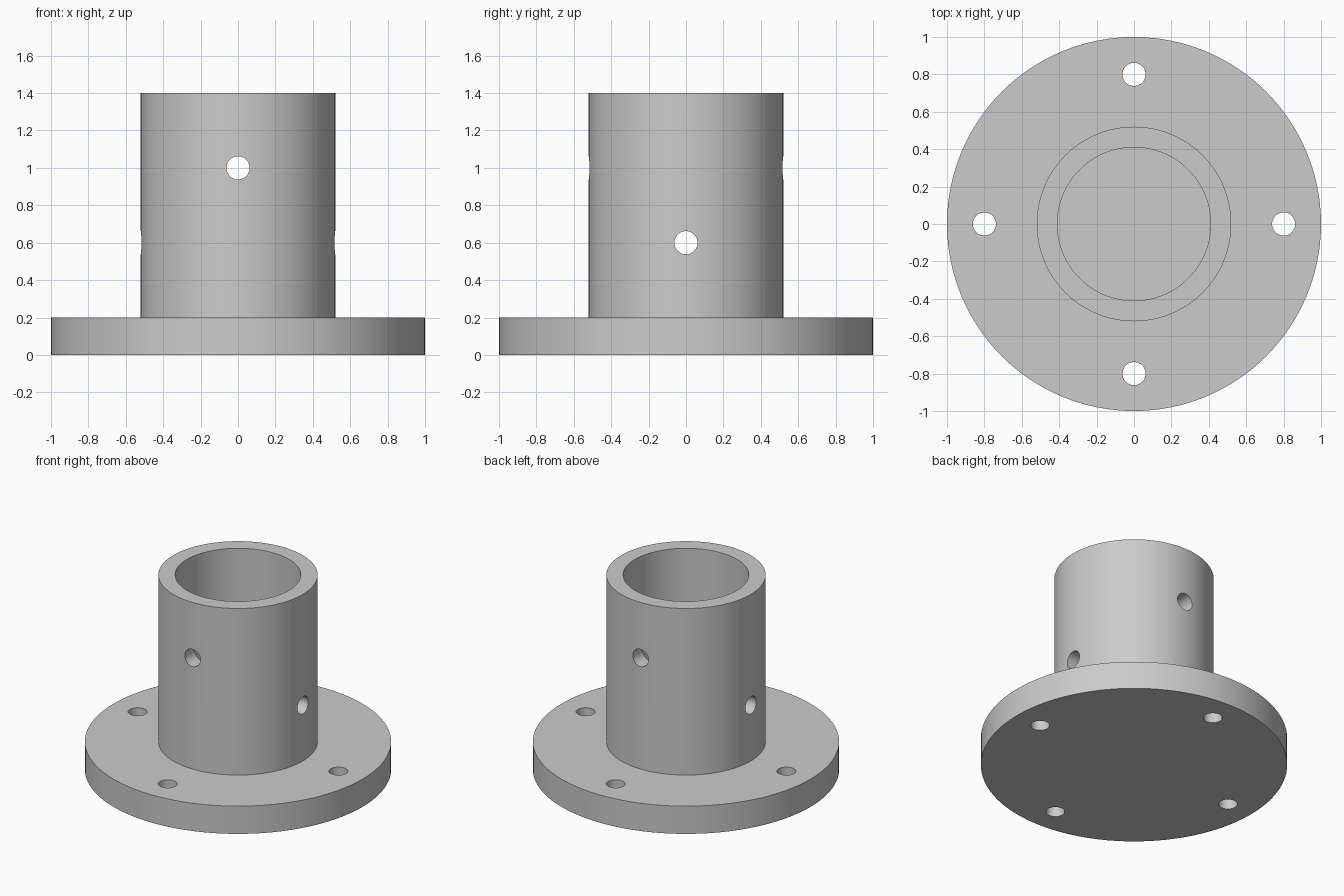
import bpy
import math

cube = bpy.data.objects.get("Cube")
if cube:
    bpy.data.objects.remove(cube, do_unlink=True)

FLANGE_H, TOP = 0.2, 1.4
HOLE_R, BOLT_CIRCLE = 0.062, 0.8

grey = bpy.data.materials.new("plain_grey")
grey.use_nodes = True
colour = (0.6, 0.6, 0.6, 1)
grey.diffuse_color = colour
grey.node_tree.nodes["Principled BSDF"].inputs["Base Color"].default_value = colour


def cylinder(name, radius, z0, z1, x=0, y=0, sides=96):
    """Upright cylinder between two heights."""
    bpy.ops.mesh.primitive_cylinder_add(vertices=sides, radius=radius, depth=z1 - z0,
                                        location=(x, y, (z0 + z1) / 2))
    ob = bpy.context.object
    ob.name = name
    ob.data.materials.append(grey)
    return ob


def combine(body, tool, operation):
    """Apply a boolean and discard the tool."""
    mod = body.modifiers.new(tool.name, 'BOOLEAN')
    mod.operation, mod.solver, mod.object = operation, 'EXACT', tool
    bpy.context.view_layer.objects.active = body
    bpy.ops.object.modifier_apply(modifier=mod.name)
    bpy.data.objects.remove(tool, do_unlink=True)


# Round flange with an upright socket, bored down to the flange
body = cylinder("flanged_socket", 1, 0, FLANGE_H)
combine(body, cylinder("socket", 0.52, FLANGE_H / 2, TOP), 'UNION')
combine(body, cylinder("bore", 0.41, FLANGE_H, TOP + 0.1), 'DIFFERENCE')

# Four bolt holes through the flange
for i in range(4):
    a = i * math.pi / 2
    hole = cylinder("bolt_hole", HOLE_R, -0.1, FLANGE_H + 0.1,
                    BOLT_CIRCLE * math.cos(a), BOLT_CIRCLE * math.sin(a), 32)
    combine(body, hole, 'DIFFERENCE')

# Crossed pin holes through the socket: front to back, then side to side
for height, rotation in ((1.0, (math.pi / 2, 0, 0)), (0.6, (0, math.pi / 2, 0))):
    pin = cylinder("pin_hole", HOLE_R, height - 0.7, height + 0.7, sides=32)
    pin.rotation_euler = rotation
    combine(body, pin, 'DIFFERENCE')

# Smooth walls, sharp rims
bpy.ops.object.select_all(action='DESELECT')
body.select_set(True)
bpy.context.view_layer.objects.active = body
bpy.ops.object.shade_smooth_by_angle(angle=math.radians(30))
